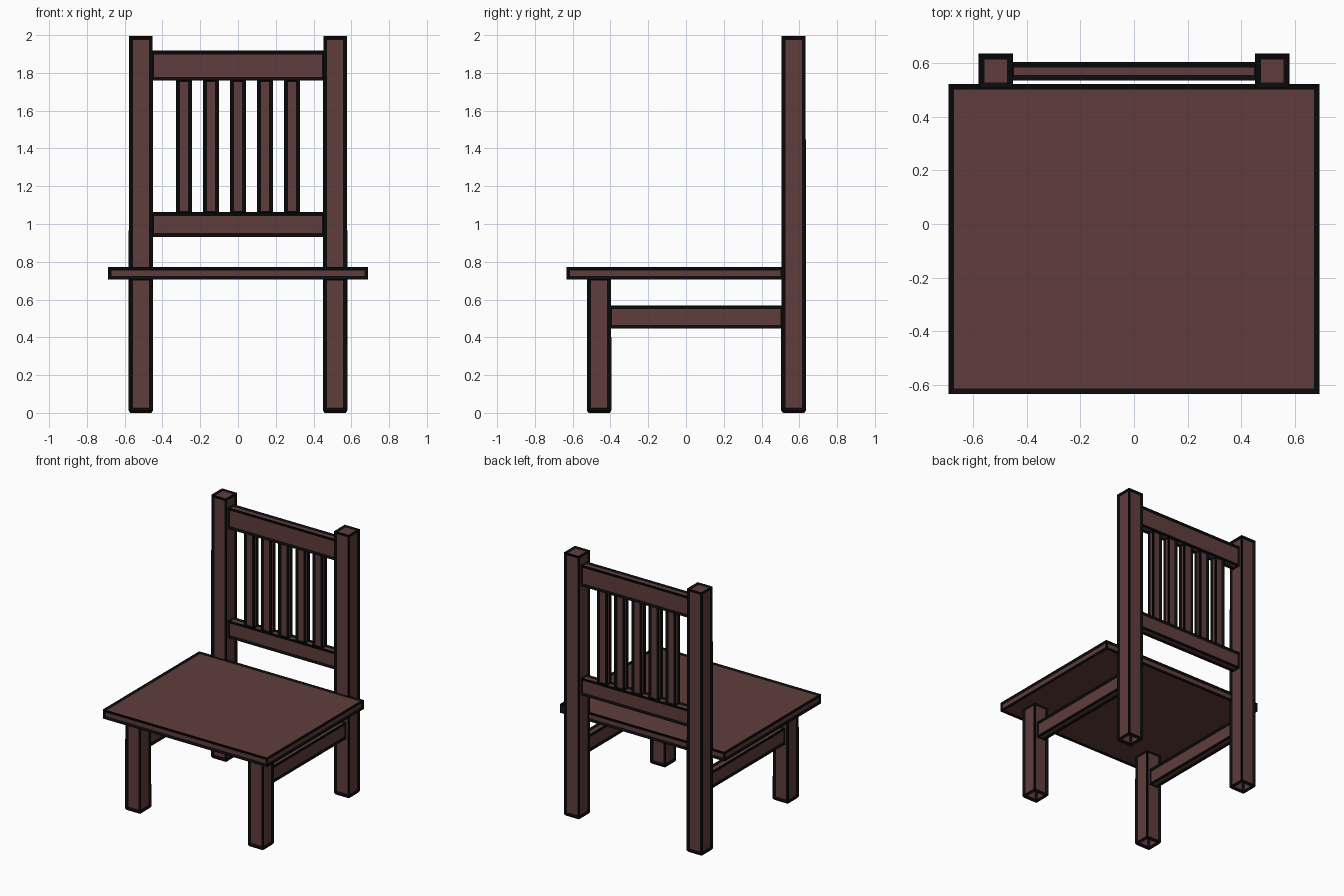
import bpy, bmesh

if "Cube" in bpy.data.objects:
    bpy.data.objects.remove(bpy.data.objects["Cube"])

EDGE = 0.026  # thickness of the black outline beams


def material(name, color):
    m = bpy.data.materials.new(name)
    m.diffuse_color = color
    m.use_nodes = True
    m.node_tree.nodes["Principled BSDF"].inputs["Base Color"].default_value = m.diffuse_color
    return m


BROWN = material("brown_wood", (0.115, 0.047, 0.045, 1))
BLACK = material("black_outline", (0.003, 0.003, 0.003, 1))


def box(name, x, y, z, open_bottom=False):
    """Box from (min, max) ranges, with black beams along every edge."""
    bm = bmesh.new()
    bmesh.ops.create_cube(bm, size=1)
    for v in bm.verts:
        v.co = [(r[0] + r[1]) / 2 + c * (r[1] - r[0]) for c, r in zip(v.co, (x, y, z))]
    if open_bottom:
        bm.normal_update()
        bottom = [f for f in bm.faces if f.normal.z < -0.9]
        bmesh.ops.delete(bm, geom=bottom, context='FACES_ONLY')
    mesh = bpy.data.meshes.new(name)
    bm.to_mesh(mesh)
    bm.free()
    mesh.materials.append(BROWN)
    mesh.materials.append(BLACK)
    ob = bpy.data.objects.new(name, mesh)
    bpy.context.collection.objects.link(ob)
    wire = ob.modifiers.new("outline", 'WIREFRAME')
    wire.thickness = EDGE
    wire.offset = 0
    wire.use_even_offset = True
    wire.use_boundary = True
    wire.use_replace = False
    wire.material_offset = 1
    return ob


# Seat
box("seat", (-0.682, 0.682), (-0.626, 0.513), (0.713, 0.766))

# Legs, back posts and side rails, left and right
for side, s in (("left", -1), ("right", 1)):
    leg_x = sorted((s * 0.459, s * 0.570))
    rail_x = sorted((s * 0.488, s * 0.542))
    box("back_post_" + side, leg_x, (0.513, 0.626), (0.013, 1.987), True)
    box("front_leg_" + side, leg_x, (-0.516, -0.404), (0.013, 0.713), True)
    box("side_rail_" + side, rail_x, (-0.404, 0.513), (0.453, 0.562))

# Backrest rails
box("top_rail", (-0.459, 0.459), (0.541, 0.595), (1.766, 1.910))
box("lower_rail", (-0.459, 0.459), (0.541, 0.595), (0.940, 1.055))

# Backrest slats
for i in range(5):
    cx = (i - 2) * 0.143
    box(f"back_slat_{i + 1}", (cx - 0.034, cx + 0.034), (0.548, 0.588), (1.055, 1.766))
